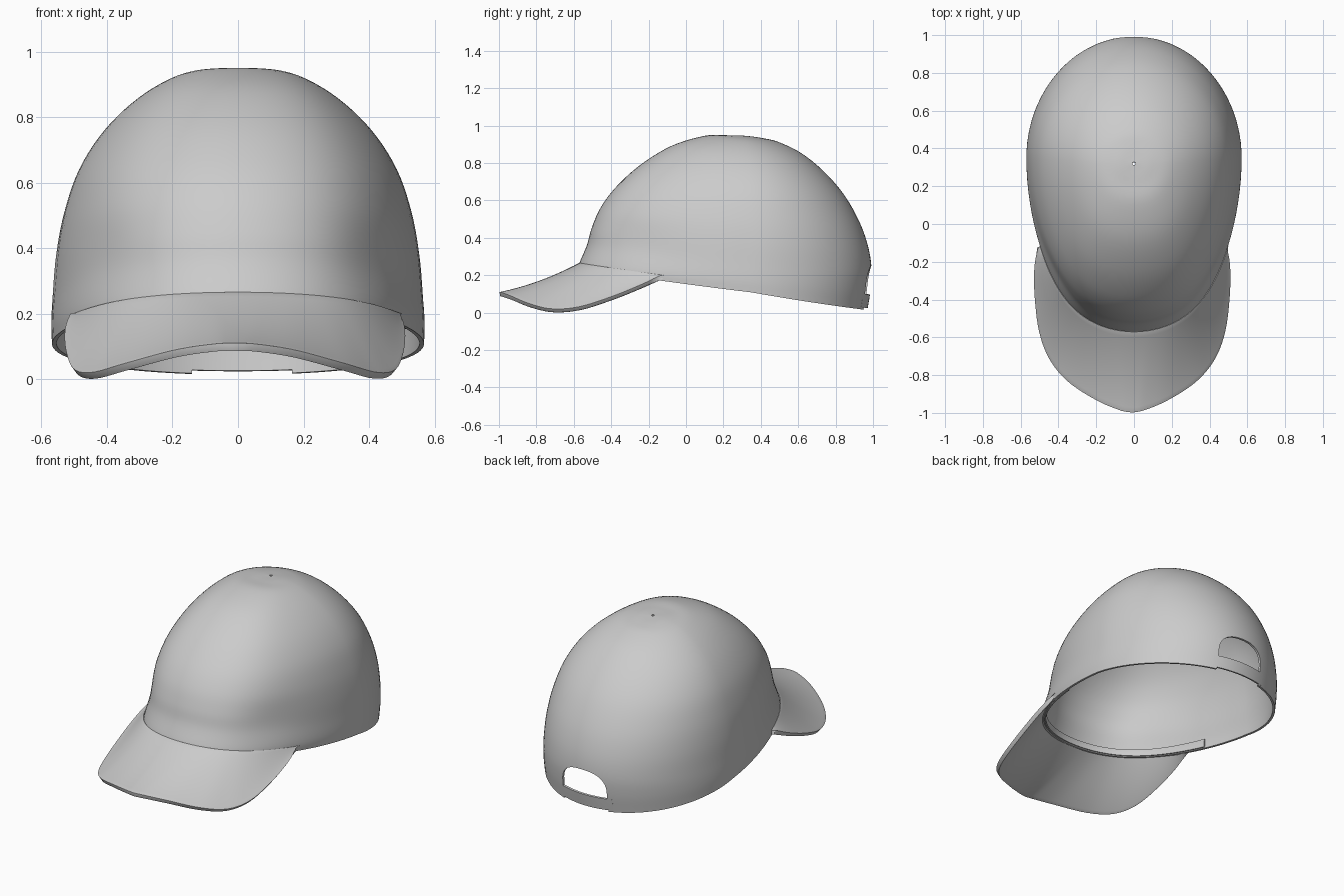
import bpy, bmesh, math
from mathutils import Vector

if "Cube" in bpy.data.objects:
    bpy.data.objects.remove(bpy.data.objects["Cube"])

# Crown profile rows, top to rim: front y,z | side x,z | back y,z
ROWS = [
    (.312, .945, .008, .945, .328, .944), (.22, .948, .10, .942, .42, .931),
    (.10, .945, .20, .918, .50, .910), (-.08, .890, .31, .853, .62, .850),
    (-.25, .785, .41, .757, .74, .752), (-.38, .665, .485, .640, .845, .630),
    (-.46, .555, .53, .510, .925, .490), (-.505, .45, .555, .38, .972, .36),
    (-.53, .36, .566, .25, .992, .24), (-.57, .265, .570, .17, .988, .13),
    (-.575, .235, .568, .108, .970, .013)]

# Brim outer edge, right half, from the tip to the side
EDGE = [(0, -.996, .098), (.06, -.984, .096), (.18, -.933, .078), (.33, -.835, .038),
        (.43, -.715, .011), (.485, -.57, .022), (.508, -.4, .075), (.513, -.25, .135),
        (.502, -.13, .19)]


def spline(points, t):
    """Catmull-Rom through points, t counted in point indices."""
    i = max(0, min(int(t), len(points) - 2))
    f = t - i
    b, c = Vector(points[i]), Vector(points[i + 1])
    a = Vector(points[i - 1]) if i > 0 else 2 * b - c
    d = Vector(points[i + 2]) if i + 2 < len(points) else 2 * c - b
    return 0.5 * (2 * b + (c - a) * f + (2 * a - 5 * b + 4 * c - d) * f**2
                  + (3 * b - a - 3 * c + d) * f**3)


def crown_pt(angle, row, out=0.0):
    """Point on the crown; angle 0 faces the front, pi the back."""
    yf, zf, w, zs, yb, zb = spline(ROWS, row)
    c, s = math.cos(angle), math.sin(angle)
    yc = .32 + .03 * max(0, min(1, (row - .5) / 5.5))
    reach = (yc - yf) if c > 0 else (yb - yc)
    dent = .02 * math.exp(-((abs(s) - .72) / .22)**2 - ((row - 7.4) / 1.0)**2) if c > 0 else 0
    k = 1 - dent
    x = (w * k + out) * s * (1 + .2 * max(c, 0)**4)
    y = yc - (reach * k + out) * c
    z = zs + (zf - zb) / 2 * c + ((zf + zb) / 2 - zs) * c * c
    return Vector((x, y, z))


def sheet(name, fn, nu, nv, thickness, offset=0, closed=False, cutter=None, bevel=0):
    """Grid of fn(u, v) given thickness, optionally cut or bevelled, smooth shaded."""
    bm = bmesh.new()
    cols = nu if closed else nu + 1
    grid = [[bm.verts.new(fn(i / nu, j / nv)) for i in range(cols)] for j in range(nv + 1)]
    for j in range(nv):
        for i in range(nu):
            k = (i + 1) % cols
            bm.faces.new((grid[j][i], grid[j + 1][i], grid[j + 1][k], grid[j][k]))
    bmesh.ops.recalc_face_normals(bm, faces=bm.faces)
    mesh = bpy.data.meshes.new(name)
    bm.to_mesh(mesh)
    bm.free()
    ob = bpy.data.objects.new(name, mesh)
    bpy.context.collection.objects.link(ob)
    bpy.ops.object.select_all(action='DESELECT')
    bpy.context.view_layer.objects.active = ob
    ob.select_set(True)
    solid = ob.modifiers.new("thickness", 'SOLIDIFY')
    solid.thickness, solid.offset = thickness, offset
    if cutter:
        cut = ob.modifiers.new("cut", 'BOOLEAN')
        cut.operation, cut.solver, cut.object = 'DIFFERENCE', 'EXACT', cutter
    if bevel:
        bev = ob.modifiers.new("round", 'BEVEL')
        bev.width, bev.segments = bevel, 3
        bev.limit_method, bev.angle_limit = 'ANGLE', math.radians(50)
    for name in [m.name for m in ob.modifiers]:
        bpy.ops.object.modifier_apply(modifier=name)
    bpy.ops.object.shade_smooth_by_angle(angle=math.radians(40))
    return ob


# Arched cutter for the back opening
bm = bmesh.new()
outline = [(-.14, -.1), (.165, -.1)]
for i in range(25):
    a = math.pi * i / 24
    c, s = math.cos(a), max(0, math.sin(a))
    outline.append((.0125 + .1525 * math.copysign(abs(c)**.8, c), .13 + .12 * s**.8))
face = bm.faces.new([bm.verts.new((x, .7, z)) for x, z in outline])
ext = bmesh.ops.extrude_face_region(bm, geom=[face])
bmesh.ops.translate(bm, vec=(0, .5, 0), verts=[v for v in ext['geom'] if isinstance(v, bmesh.types.BMVert)])
bmesh.ops.recalc_face_normals(bm, faces=bm.faces)
me = bpy.data.meshes.new("opening_cutter")
bm.to_mesh(me)
bm.free()
cutter = bpy.data.objects.new("opening_cutter", me)
bpy.context.collection.objects.link(cutter)
cutter.hide_render = True

# Crown, with a tiny hole at the top and the arched opening at the back
sheet("crown", lambda u, v: crown_pt(2 * math.pi * u, 10 * v), 96, 50, .014, -1, True, cutter)
bpy.data.objects.remove(cutter)


# Brim, lofted from the crown to the outer edge
def brim_pt(u, v):
    side = 2 * u - 1
    inner = crown_pt(1.04 * side, 9.2 + .2 * side**4, -.008)
    outer = spline(EDGE, abs(side) * (len(EDGE) - 1))
    outer.x *= 1 if side > 0 else -1
    p = inner.lerp(outer, v)
    p.z -= .07 * v * (1 - v) * (1 - side * side)
    p.x -= .01 * v
    return p


sheet("brim", brim_pt, 81, 16, .024, bevel=.008)

# Strap bridging the back opening, tucked just inside the crown
sheet("back_strap", lambda u, v: crown_pt(math.pi + .32 * (2 * u - 1) - .02, 9.28 + .62 * v, -.006),
      24, 3, .012)

# Sweatband inside the front half
sheet("sweatband", lambda u, v: crown_pt(1.2 * (2 * u - 1), 8.9 + 1.05 * v, -.022), 60, 5, .008)
